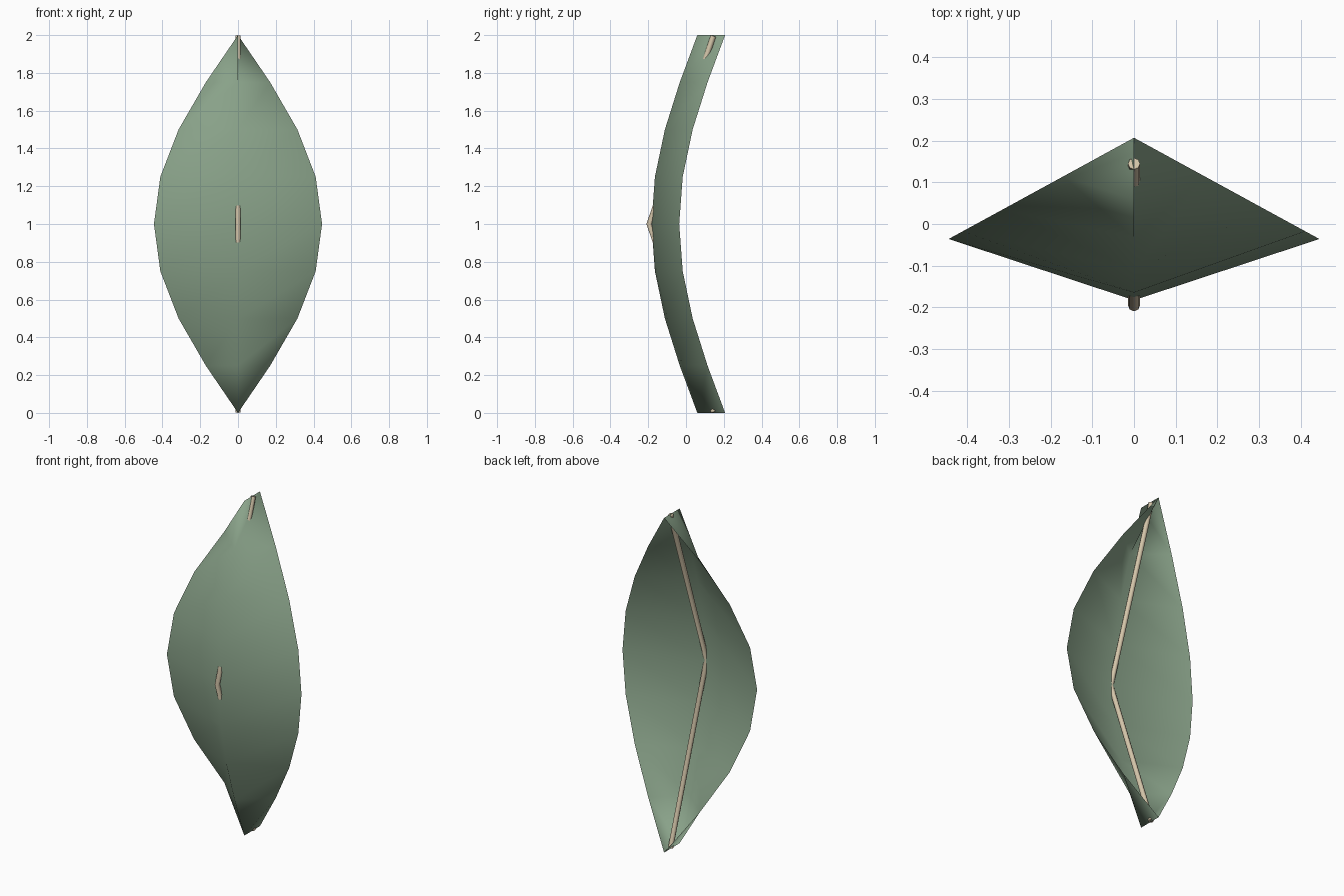
import bpy, bmesh
from math import sin, pi

if "Cube" in bpy.data.objects:
    bpy.data.objects.remove(bpy.data.objects["Cube"])


def material(name, color):
    m = bpy.data.materials.new(name)
    m.diffuse_color = (*color, 1)
    m.use_nodes = True
    m.node_tree.nodes["Principled BSDF"].inputs["Base Color"].default_value = m.diffuse_color
    return m


# Leaf blade: folded along the middle, bowed towards the front
ROWS, WIDTH, FOLD = 8, 0.445, 0.147
bm = bmesh.new()
grid = []
for i in range(ROWS + 1):
    s = sin(pi * i / ROWS)
    grid.append([bm.verts.new((u * WIDTH * s, 0.06 - 0.243 * s + FOLD * abs(u), 2 * i / ROWS))
                 for u in (-1, 0, 1)])
for i in range(ROWS):
    for j in range(2):
        a, b = grid[i][j], grid[i][j + 1]
        d, c = grid[i + 1][j], grid[i + 1][j + 1]
        if i == 0 and j == 0:
            # bottom left tip splits the other way so the fold stays open
            bm.faces.new((a, b, d))
            bm.faces.new((b, c, d))
        else:
            bm.faces.new((a, b, c))
            bm.faces.new((a, c, d))
for f in bm.faces:
    f.smooth = True
mesh = bpy.data.meshes.new("leaf_blade")
bm.to_mesh(mesh)
bm.free()
blade = bpy.data.objects.new("leaf_blade", mesh)
bpy.context.collection.objects.link(blade)
mesh.materials.append(material("leaf_green", (0.25, 0.36, 0.25)))

# Midrib: one bent rod along the fold
curve = bpy.data.curves.new("midrib", 'CURVE')
curve.dimensions = '3D'
curve.bevel_depth = 0.0145
curve.bevel_resolution = 2
curve.use_fill_caps = True
spline = curve.splines.new('POLY')
spline.points.add(2)
for p, (y, z) in zip(spline.points, ((0.145, 0.005), (-0.195, 1), (0.145, 1.995))):
    p.co = (0, y, z, 1)
rib = bpy.data.objects.new("midrib", curve)
bpy.context.collection.objects.link(rib)
curve.materials.append(material("rib_tan", (0.66, 0.56, 0.40)))
